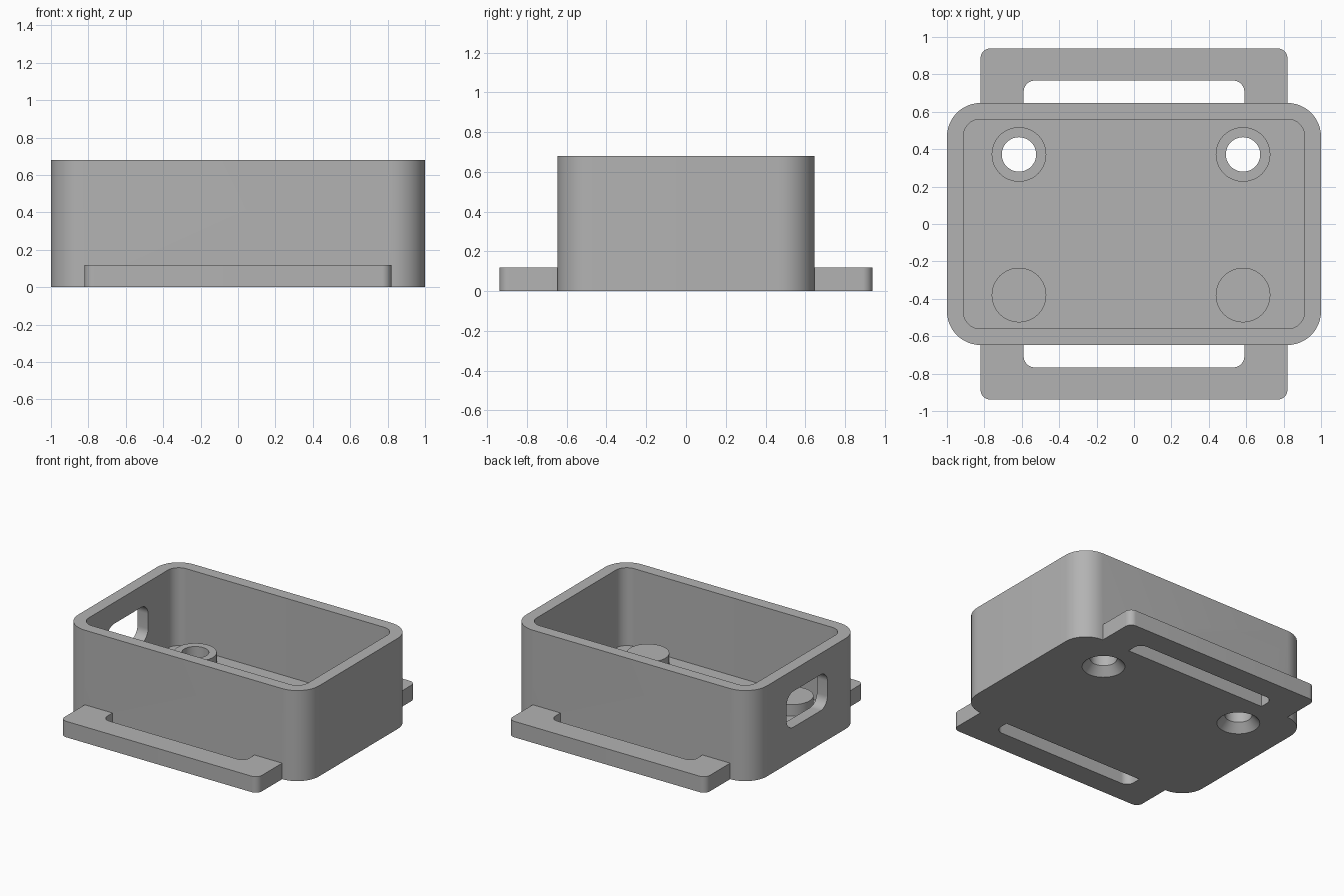
import bpy
import bmesh
from math import cos, sin, pi, radians

cube = bpy.data.objects.get("Cube")
if cube:
    bpy.data.objects.remove(cube, do_unlink=True)

grey = bpy.data.materials.new("plain_grey")
grey.use_nodes = True
COLOUR = (0.45, 0.45, 0.45, 1)
grey.diffuse_color = COLOUR
grey.node_tree.nodes["Principled BSDF"].inputs["Base Color"].default_value = COLOUR


def finish(name, bm):
    mesh = bpy.data.meshes.new(name)
    bmesh.ops.recalc_face_normals(bm, faces=bm.faces)
    bm.to_mesh(mesh)
    bm.free()
    mesh.materials.append(grey)
    obj = bpy.data.objects.new(name, mesh)
    bpy.context.collection.objects.link(obj)
    return obj


def rounded_block(name, u, v, w, r, axis="z", steps=12):
    """Rounded rectangle over ranges u and v, extruded over range w along axis."""
    bm = bmesh.new()
    outline = []
    corners = [(u[1] - r, v[1] - r), (u[0] + r, v[1] - r),
               (u[0] + r, v[0] + r), (u[1] - r, v[0] + r)]
    for q, (cu, cv) in enumerate(corners):
        for i in range(steps + 1):
            a = (q + i / steps) * pi / 2
            outline.append((cu + r * cos(a), cv + r * sin(a)))

    def place(p, d):
        return (*p, d) if axis == "z" else (d, *p)

    low = [bm.verts.new(place(p, w[0])) for p in outline]
    high = [bm.verts.new(place(p, w[1])) for p in outline]
    bm.faces.new(low)
    bm.faces.new(high)
    for i in range(len(low)):
        j = (i + 1) % len(low)
        bm.faces.new((low[i], low[j], high[j], high[i]))
    return finish(name, bm)


def round_post(name, x, y, z0, z1, r0, r1):
    bm = bmesh.new()
    bmesh.ops.create_cone(bm, cap_ends=True, segments=48, radius1=r0, radius2=r1, depth=z1 - z0)
    bmesh.ops.translate(bm, verts=bm.verts, vec=(x, y, (z0 + z1) / 2))
    return finish(name, bm)


def combine(target, tool, operation):
    """Apply a boolean and discard the tool."""
    tool.hide_render = True
    mod = target.modifiers.new(operation.lower(), "BOOLEAN")
    mod.operation, mod.solver, mod.object = operation, "EXACT", tool
    bpy.context.view_layer.update()
    graph = bpy.context.evaluated_depsgraph_get()
    result = bpy.data.meshes.new_from_object(target.evaluated_get(graph))
    target.modifiers.clear()
    target.data = result
    bpy.data.objects.remove(tool, do_unlink=True)


WALL_Y = 0.647
FLOOR = 0.095

# Base plate with a strap slot on each long side
case = rounded_block("enclosure", (-0.82, 0.82), (-0.938, 0.938), (0, 0.12), 0.05)
for y in ((-0.767, -0.5), (0.5, 0.767)):
    combine(case, rounded_block("strap_slot", (-0.59, 0.59), y, (-0.1, 0.3), 0.06), "DIFFERENCE")

# Box walls and cavity
combine(case, rounded_block("box", (-1, 1), (-WALL_Y, WALL_Y), (0, 0.68), 0.18), "UNION")
combine(case, rounded_block("cavity", (-0.912, 0.912), (-0.56, 0.56), (FLOOR, 1), 0.09), "DIFFERENCE")

# Standoffs: solid at the front, countersunk through holes at the back
for x in (-0.615, 0.583):
    for y in (-0.38, 0.372):
        combine(case, round_post("standoff", x, y, 0.05, 0.18, 0.146, 0.146), "UNION")
        if y > 0:
            combine(case, round_post("screw_hole", x, y, -0.1, 0.4, 0.092, 0.092), "DIFFERENCE")
            combine(case, round_post("countersink", x, y, -0.01, 0.06, 0.155, 0.092), "DIFFERENCE")

# Cable opening in the short wall
combine(case, rounded_block("cable_port", (-0.25, 0.235), (0.25, 0.52), (-1.2, -0.8), 0.08, "x"), "DIFFERENCE")

bpy.ops.object.select_all(action="DESELECT")
case.select_set(True)
bpy.context.view_layer.objects.active = case
bpy.ops.object.shade_smooth_by_angle(angle=radians(30))
